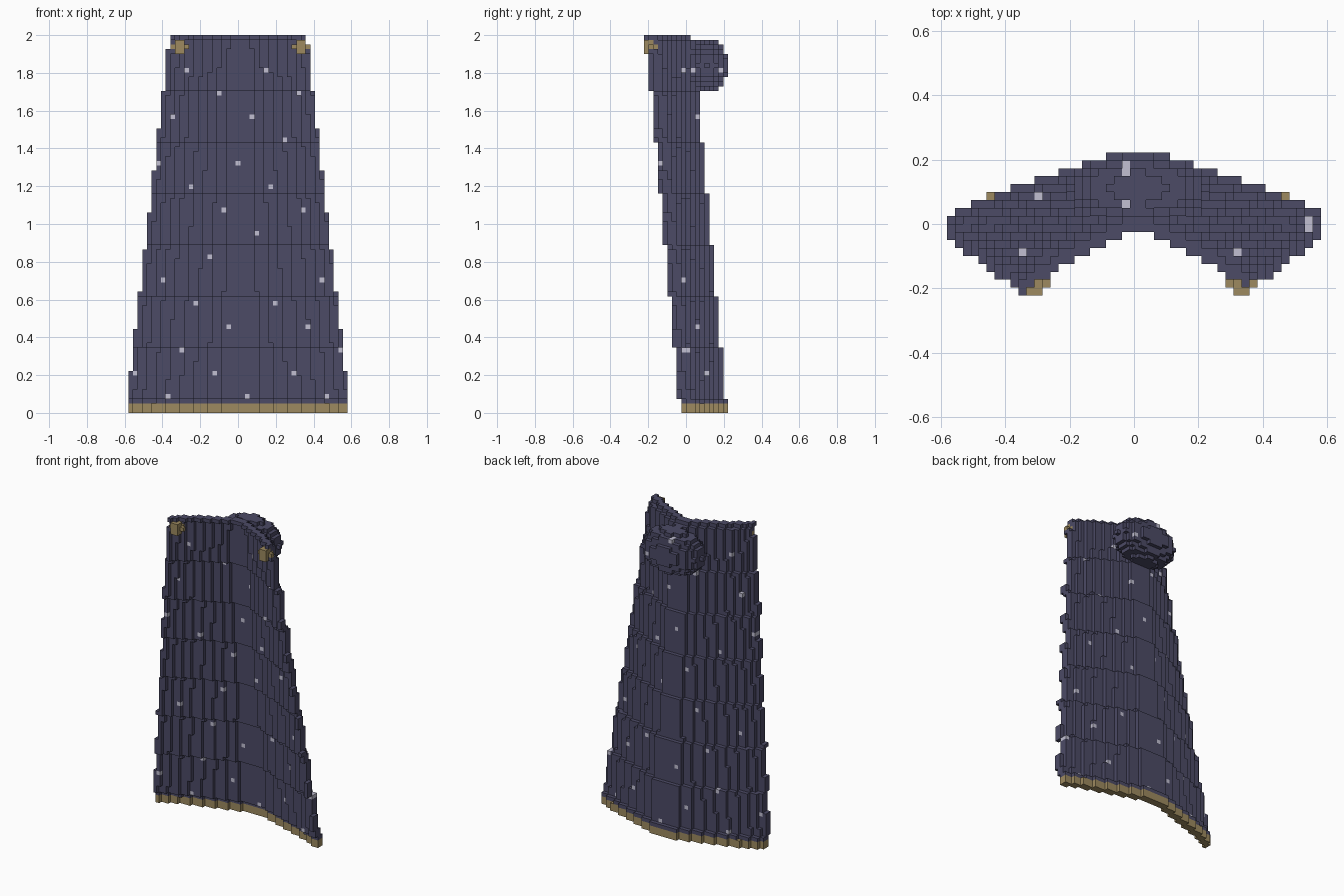
import bpy
import bmesh
import math

if "Cube" in bpy.data.objects:
    bpy.data.objects.remove(bpy.data.objects["Cube"])

V = 2 / 81            # size of one block
LAYERS = 81


def material(name, rgb):
    m = bpy.data.materials.new(name)
    m.diffuse_color = (*rgb, 1)
    m.use_nodes = True
    m.node_tree.nodes["Principled BSDF"].inputs["Base Color"].default_value = m.diffuse_color
    return m


MATS = {
    "cloth": material("dusky violet cloth", (0.072, 0.069, 0.132)),
    "gold": material("dull gold", (0.34, 0.255, 0.115)),
    "star": material("pale silver", (0.54, 0.53, 0.65)),
}

# Distances from the middle where the curved cloak steps forward one block
STEPS = [4, 7, 10, 13, 16, 18.62, 21, 23]
# Places the star pattern skips
GAPS = {(5, 13), (1, 28), (11, 33), (-13, 38), (17, 53), (-7, 58), (-19, 18), (-1, 78)}


def on_star(i, k):
    """Regular diagonal scatter of single blocks."""
    return (k - 3) % 5 == 0 and (i - 2 - 2 * (k - 3)) % 17 == 0


cells = {}            # (i, j, k) -> part name

# Cloak: a curved sheet two blocks thick, narrowing and leaning forward upward
for k in range(LAYERS):
    width = 24 - (k + 0.3) / 8.65
    lean = (k + 8) // 11
    half = math.floor(width)
    for i in range(-half, half + 1):
        spread = abs(i - 0.5) / width * 24
        drop = sum(spread >= s for s in STEPS)
        part = "cloak"
        if k < 2:
            part = "hem"
        elif on_star(i, k) and (i, k) not in GAPS:
            part = "stars"
        for j in (7, 8):
            cells[i, j - drop - lean, k] = part

# Hood: folded-back ellipsoid behind the neck
for k in range(69, 80):
    for i in range(-9, 11):
        for j in range(0, 9):
            r = ((i - 0.5) / 8.5) ** 2 + ((j - 4) / 4.5) ** 2 + ((k - 74) / 5.65) ** 2
            if r <= 1 and (i, j, k) not in cells:
                cells[i, j, k] = "hood_stars" if on_star(i, k) else "hood"

# Clasps: small studs at the two front corners
for left, name in ((-13, "left_clasp"), (13, "right_clasp")):
    for i in (left, left + 1):
        for k in (77, 78, 79):
            for j in (-9, -8):
                cells[i, j, k] = name
        cells[i, -7, 78] = name
    for i in (left - 1, left + 2):
        cells[i, -8, 78] = name

# Six block sides: direction and corner offsets
SIDES = [
    ((1, 0, 0), ((1, 0, 0), (1, 1, 0), (1, 1, 1), (1, 0, 1))),
    ((-1, 0, 0), ((0, 0, 0), (0, 0, 1), (0, 1, 1), (0, 1, 0))),
    ((0, 1, 0), ((0, 1, 0), (0, 1, 1), (1, 1, 1), (1, 1, 0))),
    ((0, -1, 0), ((0, 0, 0), (1, 0, 0), (1, 0, 1), (0, 0, 1))),
    ((0, 0, 1), ((0, 0, 1), (1, 0, 1), (1, 1, 1), (0, 1, 1))),
    ((0, 0, -1), ((0, 0, 0), (0, 1, 0), (1, 1, 0), (1, 0, 0))),
]


def build(part, mat):
    """Make the exposed block faces of one part."""
    bm = bmesh.new()
    verts = {}

    def vert(p):
        if p not in verts:
            verts[p] = bm.verts.new(((p[0] - 0.5) * V, p[1] * V, p[2] * V))
        return verts[p]

    for (i, j, k), owner in cells.items():
        if owner != part:
            continue
        for (dx, dy, dz), corners in SIDES:
            if (i + dx, j + dy, k + dz) not in cells:
                bm.faces.new([vert((i + a, j + b, k + c)) for a, b, c in corners])
    mesh = bpy.data.meshes.new(part)
    bm.to_mesh(mesh)
    bm.free()
    mesh.materials.append(MATS[mat])
    bpy.context.collection.objects.link(bpy.data.objects.new(part, mesh))


for part, mat in (("cloak", "cloth"), ("hood", "cloth"), ("hem", "gold"),
                  ("left_clasp", "gold"), ("right_clasp", "gold"),
                  ("stars", "star"), ("hood_stars", "star")):
    build(part, mat)
